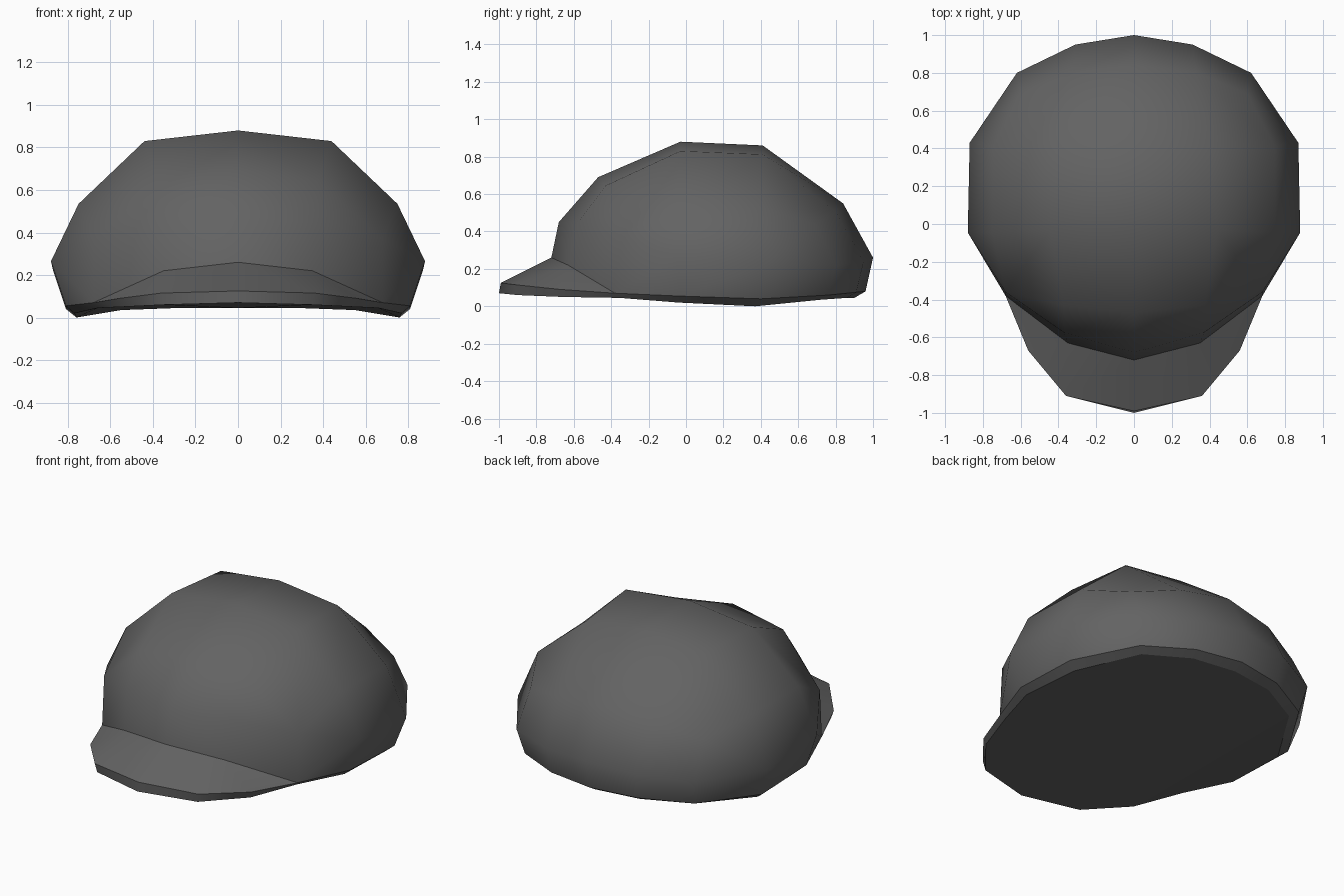
import bpy
import bmesh
from mathutils import Vector

cube = bpy.data.objects.get("Cube")
if cube:
    bpy.data.objects.remove(cube, do_unlink=True)

# One dark grey fabric for the whole cap
fabric = bpy.data.materials.new("dark_grey_fabric")
fabric.use_nodes = True
grey = (0.125, 0.125, 0.125, 1.0)
fabric.diffuse_color = grey
shader = fabric.node_tree.nodes["Principled BSDF"]
shader.inputs["Base Color"].default_value = grey
shader.inputs["Roughness"].default_value = 0.8

HEAD_CENTRE = Vector((0, 0.1, 0.2))


def build_half(name, faces):
    """Make the left half from corner points, face it outward and mirror it."""
    bm = bmesh.new()
    verts = {}
    for corners in faces:
        for point in corners:
            if point not in verts:
                verts[point] = bm.verts.new(point)
        face = bm.faces.new([verts[point] for point in corners])
        face.smooth = True
        face.normal_update()
        if face.normal.dot(face.calc_center_median() - HEAD_CENTRE) < 0:
            face.normal_flip()
    mesh = bpy.data.meshes.new(name)
    bm.to_mesh(mesh)
    bm.free()
    mesh.materials.append(fabric)
    obj = bpy.data.objects.new(name, mesh)
    bpy.context.collection.objects.link(obj)
    mirror = obj.modifiers.new("mirror", "MIRROR")
    mirror.use_clip = True
    mirror.merge_threshold = 0.001


def bridge(first, second):
    """Quads between two point loops of equal length."""
    return [(first[i], first[i + 1], second[i + 1], second[i])
            for i in range(len(first) - 1)]


# Top panels: rows run back to front, each from the middle to the side
temple = (0.68, -0.36, 0.37)
top_rows = [
    [(0, 0.84, 0.55), (0.33, 0.80, 0.505), (0.60, 0.69, 0.44)],
    [(0, 0.41, 0.86), (0.405, 0.41, 0.812), (0.745, 0.41, 0.525)],
    [(0, -0.03, 0.88), (0.44, -0.03, 0.83), (0.75, -0.045, 0.535)],
    [(0, -0.47, 0.69), (0.375, -0.43, 0.645), temple],
]
side_edge = top_rows[0] + [row[2] for row in top_rows[1:]]

# Half loops, each from the back middle towards the front
widest = [
    (0, 1.0, 0.26), (0.31, 0.95, 0.24), (0.62, 0.80, 0.22),
    (0.87, 0.43, 0.22), (0.88, -0.045, 0.265), temple,
]
forehead = [(0, -0.68, 0.45), (0.37, -0.575, 0.45), temple]
seam = [(0, -0.72, 0.26), (0.35, -0.63, 0.22), (0.68, -0.38, 0.07)]
rim_top = [
    (0, 0.96, 0.08), (0.30, 0.91, 0.075), (0.59, 0.76, 0.06),
    (0.81, 0.40, 0.04), (0.81, -0.04, 0.055), seam[2],
    (0.56, -0.67, 0.09), (0.36, -0.91, 0.115), (0, -0.99, 0.125),
]
rim_bottom = [
    (0, 0.90, 0.045), (0.28, 0.86, 0.045), (0.55, 0.72, 0.035),
    (0.76, 0.37, 0.0), (0.77, -0.04, 0.02), (0.66, -0.355, 0.045),
    (0.55, -0.66, 0.05), (0.35, -0.90, 0.06), (0, -1.0, 0.07),
]

# Crown: top panels, sides, forehead and the band down to the rim
crown = []
for back_row, front_row in zip(top_rows, top_rows[1:]):
    crown += bridge(back_row, front_row)
crown += bridge(side_edge[:5], widest[:5])
crown.append((side_edge[4], temple, widest[4]))
crown += bridge(top_rows[3][:2], forehead[:2])
crown.append((top_rows[3][1], temple, forehead[1]))
crown += bridge(forehead, seam)
crown += bridge(widest, rim_top[:6])
build_half("crown", crown)

# Peak: sloping top that meets the crown along a curved seam
build_half("peak", [
    (seam[0], seam[1], rim_top[7], rim_top[8]),
    (seam[1], seam[2], rim_top[6], rim_top[7]),
])

# Rim: narrow bevelled edge under crown and peak
build_half("rim", bridge(rim_top, rim_bottom))

# Underside: shallow arch of strips running from back to front
underside = bridge(rim_bottom[:4], rim_bottom[:4:-1])
underside.append(tuple(rim_bottom[3:6]))
build_half("underside", underside)
